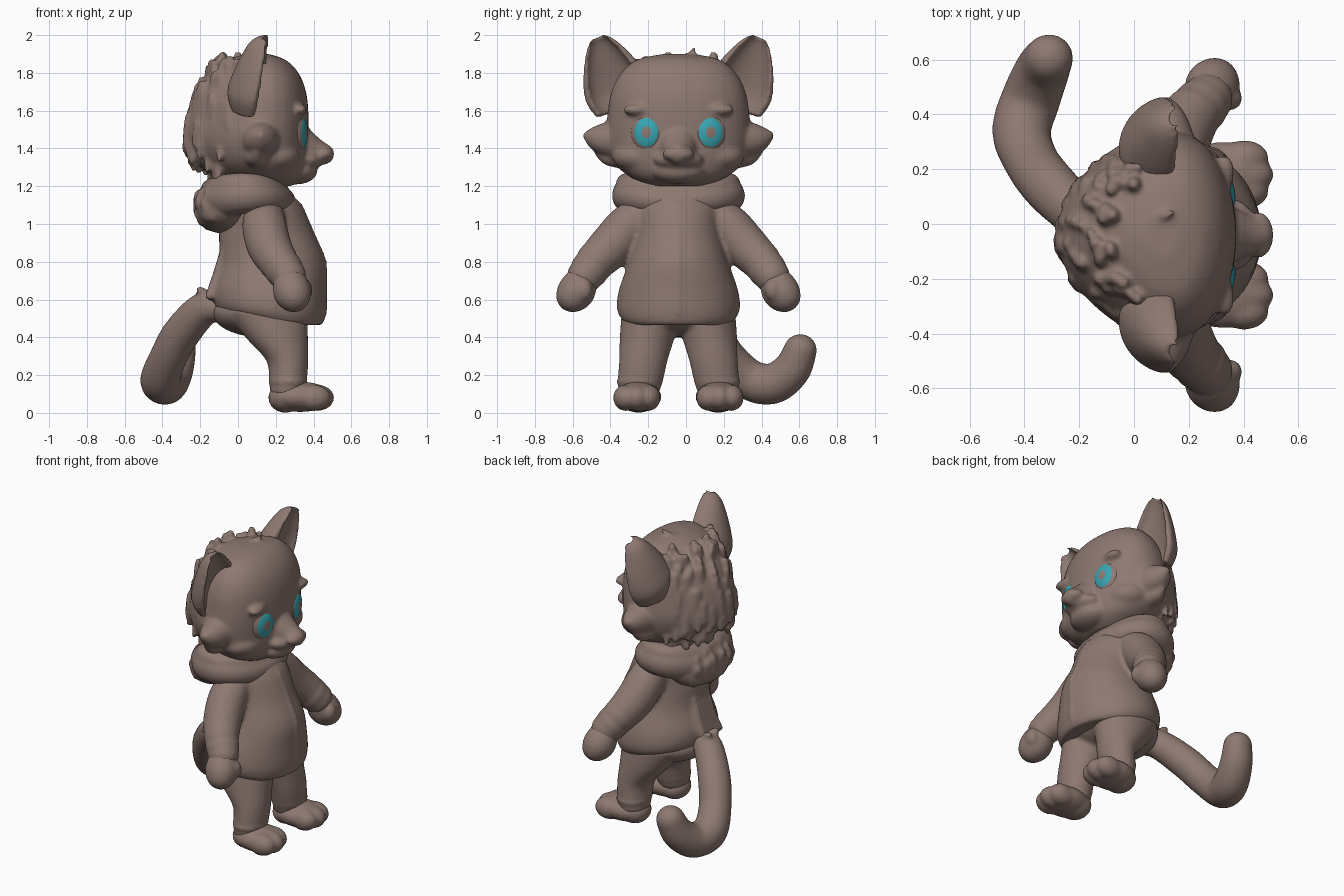
import bpy, bmesh, math, random
from math import sin, cos, pi
from mathutils import Vector, Matrix

random.seed(4)
MID = -0.04  # plane the figure is mirrored about
SIDES = (1, -1)

if "Cube" in bpy.data.objects:
    bpy.data.objects.remove(bpy.data.objects["Cube"])


def material(name, rgb):
    m = bpy.data.materials.new(name)
    m.use_nodes = True
    m.diffuse_color = (*rgb, 1)
    m.node_tree.nodes["Principled BSDF"].inputs["Base Color"].default_value = (*rgb, 1)
    return m


def ball(level):
    """Unit ball kept as plain lists, so that it can be stamped quickly."""
    bm = bmesh.new()
    bmesh.ops.create_icosphere(bm, subdivisions=level, radius=1)
    bm.verts.index_update()
    data = [v.co.copy() for v in bm.verts], [[v.index for v in f.verts] for f in bm.faces]
    bm.free()
    return data


CLAY = material("warm grey brown", (0.27, 0.19, 0.165))
TEAL = material("teal", (0.04, 0.38, 0.45))
SMALL, MEDIUM, LARGE = ball(2), ball(3), ball(4)


def spline(keys, steps=6):
    """Catmull-Rom through tuples of any length."""
    out = []
    for i in range(len(keys) - 1):
        a, b, c, d = (keys[max(0, min(len(keys) - 1, i + k))] for k in (-1, 0, 1, 2))
        for s in range(steps):
            t = s / steps
            out.append(tuple(q + t / 2 * (r - p + t * (2 * p - 5 * q + 4 * r - w + t * (3 * (q - r) + w - p)))
                             for p, q, r, w in zip(a, b, c, d)))
    return out + [keys[-1]]


def egg(section, angle, front=0.0):
    """Point on a level section (z, centre x, centre y, radius x, radius y)."""
    z, cx, cy, rx, ry = section
    return Vector((cx + rx * cos(angle), cy + ry * sin(angle) * (1 + front * cos(angle)), z))


class Sculpt:
    """Overlapping closed pieces, fused into one surface by finish()."""

    def __init__(self):
        self.verts, self.faces = [], []

    def add(self, points, faces):
        n = len(self.verts)
        self.verts += points
        self.faces += [[n + i for i in f] for f in faces]

    def blob(self, centre, radii, yaw=0.0):
        big = max(radii)
        points, faces = SMALL if big < .05 else MEDIUM if big < .13 else LARGE
        mat = Matrix.Translation(centre) @ Matrix.Rotation(yaw, 4, 'Z') @ Matrix.Diagonal((*radii, 1))
        self.add([mat @ p for p in points], faces)

    def limb(self, keys, steps=8):
        """Chain of round beads given as (x, y, z, radius)."""
        for x, y, z, r in spline(keys, steps):
            self.blob((x, y, z), (r, r, r))

    def loft(self, loops):
        n, last = len(loops[0]), len(loops) - 1
        faces = [[k * n + i, k * n + (i + 1) % n, (k + 1) * n + (i + 1) % n, (k + 1) * n + i]
                 for k in range(last) for i in range(n)]
        faces += [list(range(n))[::-1], list(range(last * n, last * n + n))]
        self.add([p for loop in loops for p in loop], faces)

    def trunk(self, keys, front=0.0):
        self.loft([[egg(s, 2 * pi * i / 48, front) for i in range(48)] for s in spline(keys)])

    def finish(self, name, voxel=0.013, passes=3):
        me = bpy.data.meshes.new(name)
        me.from_pydata(self.verts, [], self.faces)
        me.materials.append(CLAY)
        ob = bpy.data.objects.new(name, me)
        bpy.context.collection.objects.link(ob)
        fuse = ob.modifiers.new("fuse", 'REMESH')
        fuse.mode, fuse.voxel_size, fuse.use_smooth_shade = 'VOXEL', voxel, True
        soft = ob.modifiers.new("soften", 'SMOOTH')
        soft.factor, soft.iterations = 0.5, passes


# Head with muzzle, brows and cheek tufts
HEAD = [(1.2, .15, MID, .13, .14), (1.25, .11, MID, .23, .25), (1.33, .07, MID, .295, .335),
        (1.45, .045, MID, .325, .37), (1.58, .055, MID, .318, .365), (1.7, .07, MID, .29, .345),
        (1.8, .085, MID, .235, .295), (1.87, .1, MID, .15, .21), (1.9, .1, MID, .06, .08)]
head = Sculpt()
head.trunk(HEAD, 0.25)
head.limb([(.30, MID, 1.42, .115), (.38, MID, 1.385, .085), (.455, MID, 1.37, .055)])
head.blob((.455, MID, 1.37), (.055, .085, .042))
head.blob((.36, MID, 1.34), (.095, .13, .055))
head.blob((.31, MID, 1.28), (.11, .14, .07))
for s in SIDES:
    head.blob((.29, MID + s * .17, 1.605), (.06, .13, .04), -s * .4)
    head.blob((.2, MID + s * .2, 1.36), (.13, .15, .09))
    head.limb([(.12, MID + s * .28, 1.45, .12), (.12, MID + s * .4, 1.45, .08),
               (.12, MID + s * .49, 1.47, .02)])
    head.limb([(.1, MID + s * .28, 1.38, .09), (.1, MID + s * .37, 1.36, .05),
               (.1, MID + s * .43, 1.385, .02)])
# Shaggy locks over the back and crown
levels = spline(HEAD, 8)
for k in range(110):
    p = egg(random.choice(levels[8:-12]), random.uniform(.6, 1.4) * pi, 0.25)
    r = random.uniform(.022, .032)
    c = p.lerp(Vector((.06, MID, p.z)), .05)
    head.limb([(c.x, c.y, p.z + .05, r * .8), (c.x, c.y, p.z, r), (p.x, p.y, p.z - .06, r * .6)], 3)
for k in range(5):
    y = MID + .07 * (k - 2)
    drop = abs(y - MID)
    head.limb([(-.08, y, 1.79 - drop * .25, .05), (.06, y, 1.85 - drop * .3, .05),
               (.2, y + .02, 1.82 - drop * .3, .035)], 5)
head.limb([(.08, MID + .06, 1.87, .03), (.14, MID + .08, 1.925, .012)], 5)
head.finish("head", 0.012, 5)

# Cupped ears opening forward
EAR = [(0, .15, .13), (.25, .175, .165), (.5, .155, .15), (.75, .112, .12), (.92, .07, .09), (1, .035, .05)]
base, tip = Vector((.09, .30, 1.62)), Vector((.155, .43, 1.99))
across, ahead = Vector((-.1, .91, -.39)), Vector((1, .2, 0)).normalized()
arc = [i * pi / 14 for i in range(15)]
for s, name in zip(SIDES, ("ear_plus_y", "ear_minus_y")):
    ear, loops = Sculpt(), []
    for v, w, depth in spline(EAR):
        c = base.lerp(tip, v)
        loop = [c + across * w * cos(a) - ahead * depth * sin(a) for a in arc]
        loop += [c + across * w * .8 * cos(a) - ahead * depth * (.5 * sin(a) - .12) for a in arc[::-1]]
        loops.append([(p.x, MID + s * p.y, p.z) for p in loop])
    ear.loft(loops)
    ear.finish(name, 0.01, 6)

# Eyes: flattened domes, turned slightly inward, with iris and pupil picked by ring radius
for s, name in zip(SIDES, ("eye_plus_y", "eye_minus_y")):
    bm = bmesh.new()
    bmesh.ops.create_uvsphere(bm, u_segments=40, v_segments=40, radius=1)
    for f in bm.faces:
        c = f.calc_center_median()
        f.material_index = int(c.z > 0 and .3 < math.hypot(c.x, c.y) < .78)
        f.smooth = True
    place = (Matrix.Translation((.32, MID + s * .17, 1.485)) @ Matrix.Rotation(s * .3, 4, 'Z')
             @ Matrix.Diagonal((.045, .086, .1, 1)) @ Matrix.Rotation(-s * .15, 4, 'Z')
             @ Matrix.Rotation(pi / 2, 4, 'Y'))
    bmesh.ops.transform(bm, matrix=place, verts=bm.verts)
    me = bpy.data.meshes.new(name)
    bm.to_mesh(me)
    bm.free()
    me.materials.append(CLAY)
    me.materials.append(TEAL)
    bpy.context.collection.objects.link(bpy.data.objects.new(name, me))

# Hood gathered round the neck, with a fleecy bag behind
hood, ring = Sculpt(), []
for i in range(33):
    a = 2 * pi * i / 32
    ring.append((.06 + .17 * cos(a), MID + .26 * sin(a), 1.15 - .03 * cos(a) ** 2, .0925 - .0175 * cos(a)))
hood.limb(ring, 2)
hood.limb([(x - .01, y * 1.04, z + .06, r * .65) for x, y, z, r in ring], 2)
hood.blob((-.08, MID, 1.08), (.15, .26, .13))
for k in range(45):
    a, b = random.uniform(.62, 1.38) * pi, random.uniform(-.9, .9)
    hood.blob((-.07 + .145 * cos(a) * cos(b), MID + .25 * sin(a) * cos(b), 1.1 + .12 * sin(b)),
              (.032, .035, .045))
hood.finish("hood", 0.012, 5)

# Jacket with zip ridge, hem band and sleeves
jacket = Sculpt()
jacket.trunk([(.465, .235, MID, .205, .26), (.49, .215, MID, .24, .295), (.55, .175, MID, .29, .325),
              (.65, .165, MID, .30, .315), (.8, .18, MID, .28, .265), (.95, .15, MID, .25, .23),
              (1.1, .125, MID, .21, .22), (1.2, .1, MID, .14, .18)])
jacket.limb([(.33, MID, 1.1, .013), (.395, MID, .95, .013), (.457, MID, .8, .013),
             (.462, MID, .65, .013), (.462, MID, .55, .013), (.445, MID, .49, .013)], 16)
for s in SIDES:
    jacket.limb([(.14, MID + s * .16, 1.06, .1), (.14, MID + s * .26, .99, .118),
                 (.165, MID + s * .355, .885, .118), (.21, MID + s * .435, .805, .105)])
    for t, r in ((0, .107), (.045, .103), (.08, .095)):
        jacket.blob((.21 + t * .7, MID + s * (.435 + t * .75), .805 - t), (r, r, r))
# Ragged flap above the tail
for k in range(5):
    y = MID + .035 * (k - 2)
    jacket.limb([(-.08, y, .85, .02), (-.11, y, .72, .03), (-.15, y * 1.2, .62, .025)], 6)
jacket.finish("jacket")

# Mitten hands
for s, name in zip(SIDES, ("hand_plus_y", "hand_minus_y")):
    hand = Sculpt()
    hand.limb([(.24, MID + s * .47, .755, .075), (.27, MID + s * .51, .7, .085),
               (.285, MID + s * .54, .645, .1), (.295, MID + s * .56, .62, .088)])
    hand.blob((.35, MID + s * .5, .65), (.045, .045, .06))
    hand.finish(name, 0.012)

# Trousers
trousers = Sculpt()
trousers.blob((.13, MID, .53), (.265, .28, .13))
for s in SIDES:
    trousers.trunk([(.1, .26, MID + s * .21, .09, .105), (.18, .265, MID + s * .2, .1, .12),
                    (.28, .26, MID + s * .185, .112, .128), (.4, .205, MID + s * .165, .165, .145),
                    (.54, .15, MID + s * .14, .22, .16)])
    trousers.blob((.265, MID + s * .205, .165), (.105, .125, .03))
trousers.finish("trousers")

# Paws with rounded toes
for s, name in zip(SIDES, ("foot_plus_y", "foot_minus_y")):
    foot = Sculpt()
    foot.blob((.33, MID + s * .215, .085), (.17, .125, .08))
    foot.blob((.25, MID + s * .21, .08), (.09, .105, .08))
    for d in (-.06, 0, .06):
        foot.blob((.42 - abs(d) * .3, MID + s * .22 + d, .08), (.09, .066, .07))
    foot.finish(name, 0.011, 6)

# Tail sweeping down, aside and up again
tail = Sculpt()
tail.limb([(-.08, MID, .55, .07), (-.18, .02, .55, .09), (-.3, .13, .42, .1), (-.375, .23, .28, .1),
           (-.41, .34, .175, .108), (-.375, .46, .155, .108), (-.335, .56, .23, .1),
           (-.31, .605, .33, .088)])
for x, y, z in ((-.2, -.03, .65), (-.2, .05, .65), (-.25, .02, .58)):
    tail.limb([(-.14, 0, .57, .06), (x, y, z, .022)], 6)
tail.finish("tail", 0.012)
